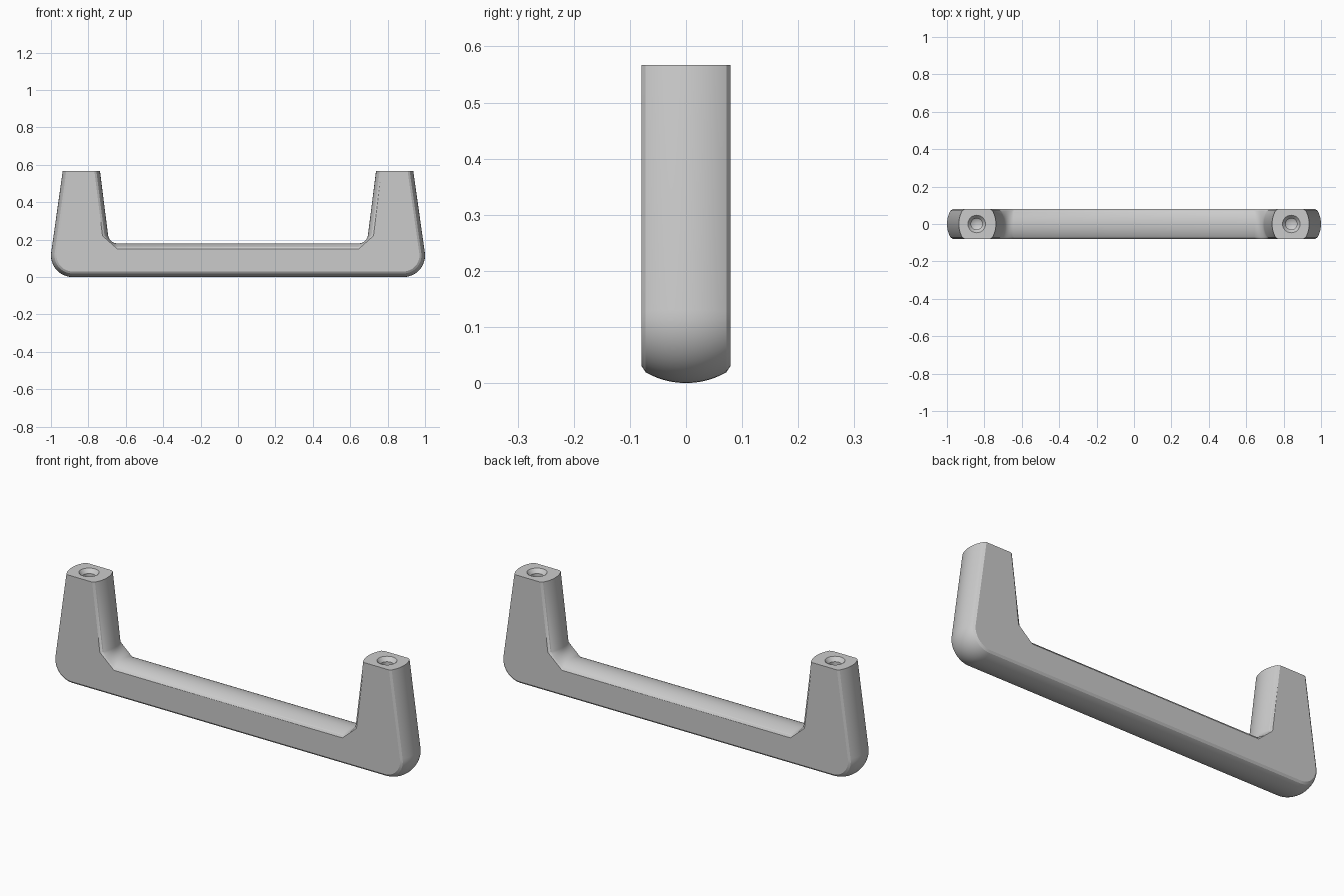
import bpy, bmesh, math

if "Cube" in bpy.data.objects:
    bpy.data.objects.remove(bpy.data.objects["Cube"])

TOP, HALF_Y, INSET, R = 0.567, 0.079, 0.03, 0.144
HOLE_X = 0.841


def polar(cx, cz, r, a):
    return (cx + r * math.cos(a), cz + r * math.sin(a))


# Half outline: pairs of (silhouette point, flat side-face point)
half = []
lean_out, lean_in = math.radians(8), math.radians(7.2)
N = 12
for i in range(N + 1):                       # rounded outer corner
    a = -math.pi / 2 + (math.pi / 2 + lean_out) * i / N
    half.append((polar(0.885, 0.115, 0.115, a), polar(0.885, 0.115, 0.115 - INSET, a)))
half.append(((0.937, TOP), (0.937 - INSET, TOP)))   # leg top
half.append(((0.738, TOP), (0.738 + INSET, TOP)))
e0 = polar(0.645, 0.23, 0.05 + INSET, -lean_in)
e1 = polar(0.645, 0.23, 0.05 + INSET, -math.pi / 2)
M = 8
for i in range(M + 1):                       # inner fillet fading into a straight chamfer
    k = i / M
    a = -lean_in + (lean_in - math.pi / 2) * k
    flat = (e0[0] + (e1[0] - e0[0]) * k, e0[1] + (e1[1] - e0[1]) * k)
    half.append((polar(0.645, 0.23, 0.05, a), flat))
outline = half + [((-p[0], p[1]), (-q[0], q[1])) for p, q in reversed(half)]

# Crowned section: depth stations and how far each is inset
ys = [0.072 * math.sin(math.pi / 2 * i / 8) for i in range(-8, 9)]
levels = [(y, (R - math.sqrt(R * R - y * y)) / INSET) for y in ys]
levels = [(-HALF_Y, 1.0)] + levels + [(HALF_Y, 1.0)]

bm = bmesh.new()
rings = [[bm.verts.new((p[0] + (q[0] - p[0]) * t, y, p[1] + (q[1] - p[1]) * t))
          for p, q in outline] for y, t in levels]
n = len(outline)
for a, b in zip(rings, rings[1:]):
    for i in range(n):
        j = (i + 1) % n
        bm.faces.new((a[i], a[j], b[j], b[i]))
bm.faces.new(rings[0])
bm.faces.new(rings[-1][::-1])
bmesh.ops.recalc_face_normals(bm, faces=bm.faces)
mesh = bpy.data.meshes.new("pull_handle")
bm.to_mesh(mesh)
bm.free()
handle = bpy.data.objects.new("pull_handle", mesh)
bpy.context.collection.objects.link(handle)


# Countersunk screw hole cutters, turned from a profile
def hole_cutter(x):
    prof = [(0.047, 0.02), (0.047, 0), (0.03, -0.02), (0.03, -0.22)]
    seg = 32
    b = bmesh.new()
    rs = [[b.verts.new((x + r * math.cos(2 * math.pi * i / seg),
                        r * math.sin(2 * math.pi * i / seg), TOP + z))
           for i in range(seg)] for r, z in prof]
    for u, v in zip(rs, rs[1:]):
        for i in range(seg):
            j = (i + 1) % seg
            b.faces.new((u[i], u[j], v[j], v[i]))
    b.faces.new(rs[0])
    tip = b.verts.new((x, 0, TOP - 0.237))
    for i in range(seg):
        b.faces.new((rs[-1][i], rs[-1][(i + 1) % seg], tip))
    bmesh.ops.recalc_face_normals(b, faces=b.faces)
    m = bpy.data.meshes.new("hole_cutter")
    b.to_mesh(m)
    b.free()
    o = bpy.data.objects.new("hole_cutter", m)
    bpy.context.collection.objects.link(o)
    o.hide_render = True
    return o


bpy.context.view_layer.objects.active = handle
handle.select_set(True)
for x in (-HOLE_X, HOLE_X):
    cutter = hole_cutter(x)
    mod = handle.modifiers.new("screw_hole", 'BOOLEAN')
    mod.operation, mod.solver, mod.object = 'DIFFERENCE', 'EXACT', cutter
    bpy.ops.object.modifier_apply(modifier=mod.name)
    bpy.data.objects.remove(cutter)
bpy.ops.object.shade_smooth_by_angle(angle=math.radians(25))
